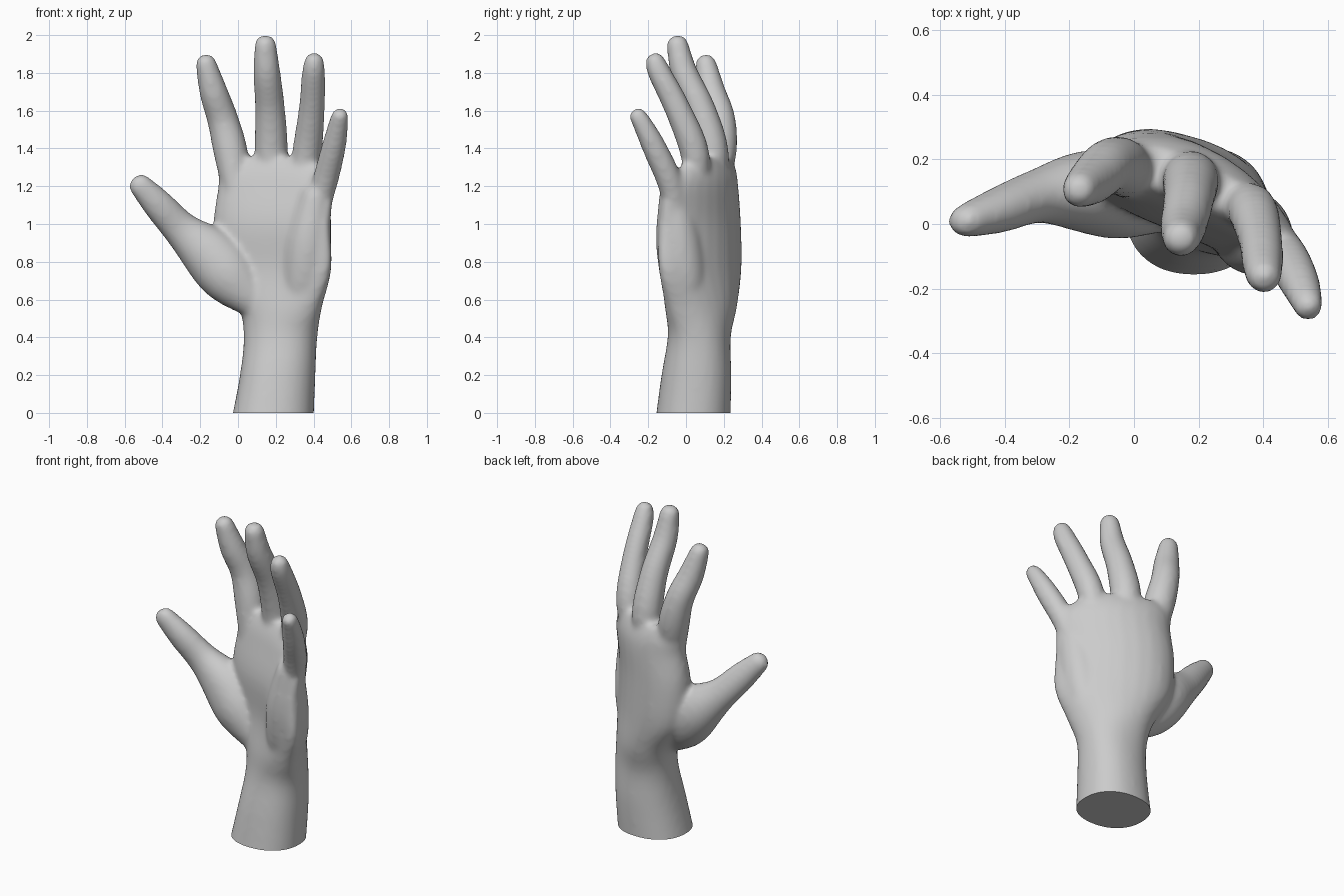
import bpy, bmesh, math
from mathutils import Vector

cube = bpy.data.objects.get("Cube")
if cube:
    bpy.data.objects.remove(cube, do_unlink=True)

SIDES = 28
bm = bmesh.new()


def loft(rings):
    """Closed skin through a list of rings of points."""
    loops = [[bm.verts.new(p) for p in ring] for ring in rings]
    for a, b in zip(loops, loops[1:]):
        for i in range(SIDES):
            j = (i + 1) % SIDES
            bm.faces.new((a[i], a[j], b[j], b[i]))
    bm.faces.new(loops[0][::-1])
    bm.faces.new(loops[-1])


def smooth_path(keys, steps=4):
    """Catmull-Rom samples through tuples of numbers."""
    keys = [Vector(k) for k in keys]
    out = []
    for i in range(len(keys) - 1):
        p0, p1, p2 = keys[max(i - 1, 0)], keys[i], keys[i + 1]
        p3 = keys[min(i + 2, len(keys) - 1)]
        for s in range(steps):
            t = s / steps
            out.append(0.5 * (2 * p1 + (p2 - p0) * t
                              + (2 * p0 - 5 * p1 + 4 * p2 - p3) * t * t
                              + (3 * p1 - p0 - 3 * p2 + p3) * t ** 3))
    return out + [keys[-1]]


def digit(keys, flat=1.0):
    """Tapered tube along (x, y, z, radius) keys with a rounded tip."""
    path = smooth_path(keys)
    pts = [p.to_3d() for p in path]
    radii = [p[3] for p in path]
    end, r = pts[-1], radii[-1]
    way = (end - pts[-2]).normalized()
    for a in (0.5, 0.9, 1.3):
        pts.append(end + way * r * math.sin(a) * 0.9)
        radii.append(r * math.cos(a))
    rings = []
    for i, c in enumerate(pts):
        d = (pts[min(i + 1, len(pts) - 1)] - pts[max(i - 1, 0)]).normalized()
        u = Vector((0, 1, 0)).cross(d).normalized()
        v = d.cross(u)
        rings.append([c + radii[i] * (u * math.cos(t) + v * math.sin(t) * flat)
                      for t in (k * math.tau / SIDES for k in range(SIDES))])
    loft(rings)


# Forearm and palm: height, centre x, half width, centre y, half depth, tilt, bend
sections = [
    (-0.06, 0.18, 0.22, 0.035, 0.20, 0.0, 0.0),
    (0.2, 0.21, 0.20, 0.055, 0.185, 0.0, 0.0),
    (0.4, 0.225, 0.195, 0.07, 0.165, -0.02, 0.0),
    (0.56, 0.225, 0.22, 0.085, 0.172, -0.07, -0.03),
    (0.76, 0.195, 0.30, 0.107, 0.155, -0.13, -0.07),
    (1.0, 0.18, 0.31, 0.107, 0.152, -0.13, -0.07),
    (1.2, 0.20, 0.305, 0.122, 0.125, -0.12, -0.07),
    (1.29, 0.175, 0.28, 0.137, 0.10, -0.10, -0.05),
    (1.355, 0.15, 0.24, 0.147, 0.065, -0.08, -0.03),
]


def palm_ring(z, cx, w, cy, h, tilt, bend):
    ring = []
    for k in range(SIDES):
        t = k * math.tau / SIDES
        c, s = math.cos(t), math.sin(t)
        u = math.copysign(abs(c) ** 0.9, c)
        v = math.copysign(abs(s) ** 0.9, s)
        ring.append((cx + w * u, cy + tilt * u + bend * u * u + h * v, z))
    return ring


loft([palm_ring(*s) for s in smooth_path(sections)])

# Index, middle, ring and little finger
digit([(0.0, 0.13, 1.1, 0.06), (-0.035, 0.175, 1.36, 0.09), (-0.08, 0.18, 1.55, 0.083),
       (-0.13, 0.135, 1.7, 0.075), (-0.17, 0.105, 1.85, 0.056)])
digit([(0.17, 0.12, 1.1, 0.06), (0.176, 0.14, 1.36, 0.088), (0.17, 0.08, 1.6, 0.08),
       (0.153, -0.01, 1.8, 0.072), (0.145, -0.045, 1.95, 0.058)])
digit([(0.32, 0.05, 1.1, 0.05), (0.362, 0.05, 1.36, 0.077), (0.39, -0.04, 1.6, 0.07),
       (0.4, -0.14, 1.8, 0.062), (0.403, -0.163, 1.86, 0.053)])
digit([(0.40, -0.03, 1.0, 0.06), (0.46, -0.085, 1.22, 0.068), (0.505, -0.165, 1.4, 0.065),
       (0.53, -0.225, 1.52, 0.054), (0.54, -0.255, 1.572, 0.047)])

# Thumb with the fleshy mound at its root
digit([(0.12, 0.05, 0.56, 0.08), (-0.03, 0.08, 0.71, 0.15), (-0.15, 0.1, 0.84, 0.15),
       (-0.30, 0.085, 0.97, 0.098), (-0.42, 0.042, 1.10, 0.083), (-0.517, 0.01, 1.205, 0.063)], 0.85)

# Heel of the hand on the little finger side
digit([(0.31, 0.02, 0.50, 0.08), (0.35, -0.01, 0.70, 0.12), (0.375, -0.04, 0.92, 0.12),
       (0.41, -0.065, 1.14, 0.08)])

bmesh.ops.recalc_face_normals(bm, faces=bm.faces)
mesh = bpy.data.meshes.new("hand")
bm.to_mesh(mesh)
bm.free()
hand = bpy.data.objects.new("hand", mesh)
bpy.context.collection.objects.link(hand)

# Fuse the parts into one skin
fuse = hand.modifiers.new("fuse", 'REMESH')
fuse.mode = 'VOXEL'
fuse.voxel_size = 0.014
soften = hand.modifiers.new("soften", 'SMOOTH')
soften.factor = 0.5
soften.iterations = 14
bpy.context.view_layer.update()
skin = bpy.data.meshes.new_from_object(hand.evaluated_get(bpy.context.evaluated_depsgraph_get()))
hand.modifiers.clear()

# Cut the forearm flat and close it
bm = bmesh.new()
bm.from_mesh(skin)
bmesh.ops.bisect_plane(bm, geom=bm.verts[:] + bm.edges[:] + bm.faces[:],
                       plane_co=(0, 0, 0), plane_no=(0, 0, 1), clear_inner=True)
bmesh.ops.holes_fill(bm, edges=[e for e in bm.edges if e.is_boundary], sides=0)
bmesh.ops.recalc_face_normals(bm, faces=bm.faces)
bm.to_mesh(skin)
bm.free()
hand.data = skin
skin.name = "hand"

# Plain grey surface
grey = bpy.data.materials.new("light_grey")
grey.use_nodes = True
color = (0.6, 0.6, 0.6, 1)
grey.diffuse_color = color
grey.node_tree.nodes["Principled BSDF"].inputs["Base Color"].default_value = color
skin.materials.clear()
skin.materials.append(grey)

bpy.ops.object.select_all(action='DESELECT')
hand.select_set(True)
bpy.context.view_layer.objects.active = hand
bpy.ops.object.shade_smooth_by_angle(angle=math.radians(50))
